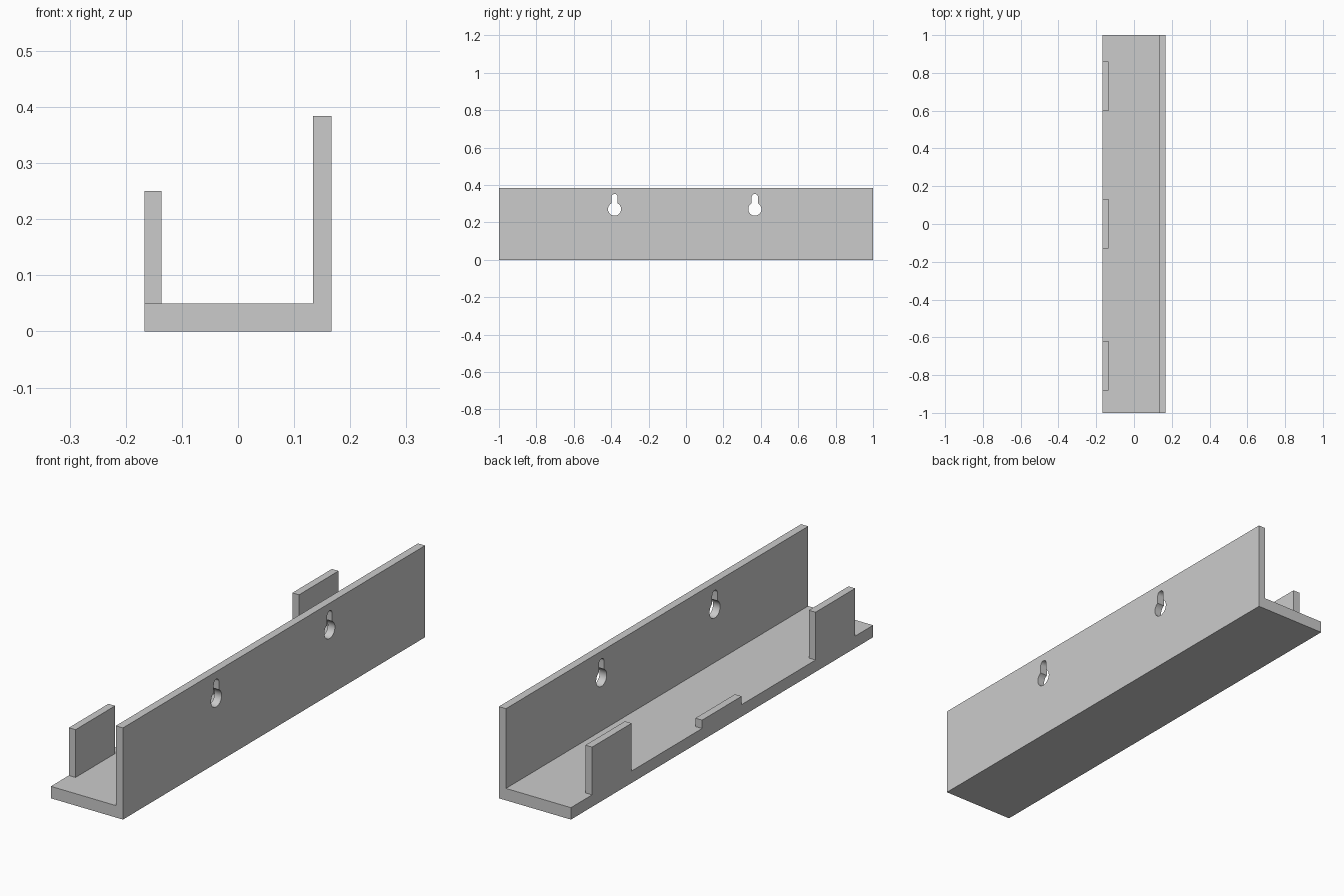
import bpy, bmesh, math

if "Cube" in bpy.data.objects:
    bpy.data.objects.remove(bpy.data.objects["Cube"])

grey = bpy.data.materials.new("light grey")
grey.use_nodes = True
colour = (0.6, 0.6, 0.6, 1)
grey.diffuse_color = colour
grey.node_tree.nodes["Principled BSDF"].inputs["Base Color"].default_value = colour


def extrude_profile(name, points, vector):
    """Prism made by sweeping a closed outline along a vector."""
    bm = bmesh.new()
    face = bm.faces.new([bm.verts.new(p) for p in points])
    swept = bmesh.ops.extrude_face_region(bm, geom=[face])["geom"]
    bmesh.ops.translate(bm, vec=vector,
                        verts=[g for g in swept if isinstance(g, bmesh.types.BMVert)])
    bmesh.ops.recalc_face_normals(bm, faces=bm.faces)
    mesh = bpy.data.meshes.new(name)
    bm.to_mesh(mesh)
    bm.free()
    mesh.materials.append(grey)
    obj = bpy.data.objects.new(name, mesh)
    bpy.context.collection.objects.link(obj)
    return obj


OUT, WALL_IN, LIP_IN = 0.167, 0.134, -0.136
BASE, TOP = 0.05, 0.384

# Shelf floor and tall back wall as one L-shaped section
section = [(-OUT, 0), (OUT, 0), (OUT, TOP), (WALL_IN, TOP), (WALL_IN, BASE), (-OUT, BASE)]
shelf = extrude_profile("shelf_and_wall", [(x, -1, z) for x, z in section], (0, 2, 0))


def keyhole(y, z=0.271, radius=0.035, slot=0.017, slot_top=0.352):
    """Round hole with a narrow round-ended slot above it."""
    start = math.acos(slot / radius)
    sweep = 2 * math.pi - (math.pi - 2 * start)
    points = []
    for i in range(33):
        a = math.pi - start + sweep * i / 32
        points.append((0.1, y + radius * math.cos(a), z + radius * math.sin(a)))
    for i in range(17):
        a = math.pi * i / 16
        points.append((0.1, y + slot * math.cos(a), slot_top - slot + slot * math.sin(a)))
    return extrude_profile("keyhole_cutter", points, (0.1, 0, 0))


# Two keyhole hanging slots cut through the wall
for y in (-0.382, 0.368):
    cutter = keyhole(y)
    cutter.hide_render = True
    cut = shelf.modifiers.new("keyhole", "BOOLEAN")
    cut.operation = "DIFFERENCE"
    cut.solver = "EXACT"
    cut.object = cutter
    bpy.context.view_layer.objects.active = shelf
    bpy.ops.object.modifier_apply(modifier=cut.name)
    bpy.data.objects.remove(cutter)

# Retaining tabs along the open edge: tall at the ends, low in the middle
for name, y, top in (("front_tab", -0.75, 0.25), ("middle_tab", 0.001, 0.085),
                     ("rear_tab", 0.729, 0.25)):
    outline = [(-OUT, BASE), (LIP_IN, BASE), (LIP_IN, top), (-OUT, top)]
    extrude_profile(name, [(x, y - 0.131, z) for x, z in outline], (0, 0.262, 0))

# Smooth hole walls, crisp edges elsewhere
bpy.ops.object.select_all(action="DESELECT")
shelf.select_set(True)
bpy.context.view_layer.objects.active = shelf
bpy.ops.object.shade_smooth_by_angle(angle=math.radians(30))
